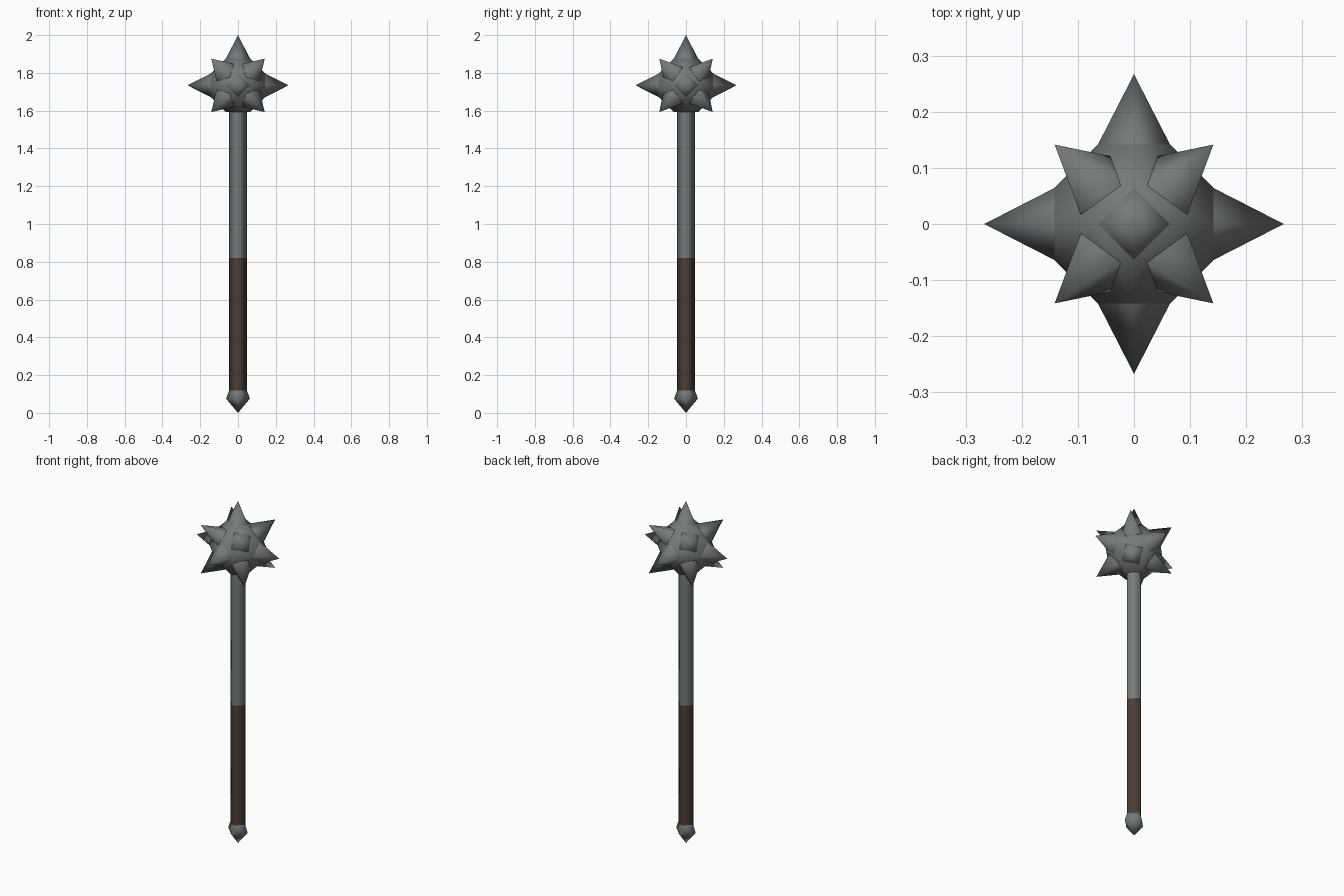
import bpy, bmesh, math
from mathutils import Vector

if "Cube" in bpy.data.objects:
    bpy.data.objects.remove(bpy.data.objects["Cube"])


def material(name, rgb):
    m = bpy.data.materials.new(name)
    m.diffuse_color = (*rgb, 1)
    m.use_nodes = True
    m.node_tree.nodes["Principled BSDF"].inputs["Base Color"].default_value = m.diffuse_color
    return m


steel = material("grey_steel", (0.18, 0.195, 0.195))
leather = material("brown_leather", (0.07, 0.047, 0.037))

HEAD = Vector((0, 0, 1.734))   # centre of the spiked head
FLAT = 0.142                   # distance of the square facets from the centre
R = 0.064                      # corner radius of the square facets and spikes


def finish(name, bm, mat):
    bmesh.ops.recalc_face_normals(bm, faces=bm.faces[:])
    for f in bm.faces:
        f.smooth = True
    me = bpy.data.meshes.new(name)
    bm.to_mesh(me)
    bm.free()
    me.materials.append(mat)
    ob = bpy.data.objects.new(name, me)
    bpy.context.collection.objects.link(ob)
    return ob


def four_sided(name, profile, mat):
    """Square turning with corners on the x and y axes; profile is (radius, z)."""
    bm = bmesh.new()
    rings = []
    for r, z in profile:
        if r == 0:
            rings.append([bm.verts.new((0, 0, z))] * 4)
        else:
            rings.append([bm.verts.new((r * x, r * y, z))
                          for x, y in ((1, 0), (0, 1), (-1, 0), (0, -1))])
    for a, b in zip(rings, rings[1:]):
        for i in range(4):
            j = (i + 1) % 4
            bm.faces.new(list(dict.fromkeys((a[i], a[j], b[j], b[i]))))
    return finish(name, bm, mat)


# Shaft, grip and pommel
four_sided("shaft", [(0.047, 0.82), (0.047, 1.62)], steel)
four_sided("grip", [(0.047, 0.11), (0.047, 0.82)], leather)
four_sided("pommel", [(0.046, 0.122), (0.063, 0.075), (0, 0)], steel)

# Head core: octahedron with cut corners
bm = bmesh.new()
for axis in range(3):
    for other in range(3):
        if other == axis:
            continue
        for s in (-1, 1):
            for t in (-1, 1):
                v = Vector((0, 0, 0))
                v[axis], v[other] = s * FLAT, t * R
                bm.verts.new(HEAD + v)
bmesh.ops.convex_hull(bm, input=bm.verts[:])
bmesh.ops.dissolve_limit(bm, angle_limit=math.radians(2),
                         verts=bm.verts[:], edges=bm.edges[:])
finish("head_core", bm, steel)


# Spikes: four-sided pyramids on the square and hexagonal facets
def spike(name, direction, base, tip, corner):
    d = direction.normalized()
    u = (corner - d * corner.dot(d)).normalized()
    w = d.cross(u)
    bm = bmesh.new()
    top = bm.verts.new(HEAD + d * tip)
    ring = [bm.verts.new(HEAD + d * base + k * R) for k in (u, w, -u, -w)]
    for i in range(4):
        bm.faces.new((ring[i], ring[(i + 1) % 4], top))
    finish(name, bm, steel)


Y, Z = Vector((0, 1, 0)), Vector((0, 0, 1))
spike("top_spike", Z, FLAT, 0.266, Y)
for i, d in enumerate(((1, 0, 0), (-1, 0, 0), (0, 1, 0), (0, -1, 0))):
    spike(f"side_spike_{i + 1}", Vector(d), FLAT, 0.267, Z)
n = 0
for x in (-1, 1):
    for y in (-1, 1):
        for z in (-1, 1):
            n += 1
            spike(f"corner_spike_{n}", Vector((x, y, z)),
                  (FLAT + R) / math.sqrt(3), 0.245, Y)
